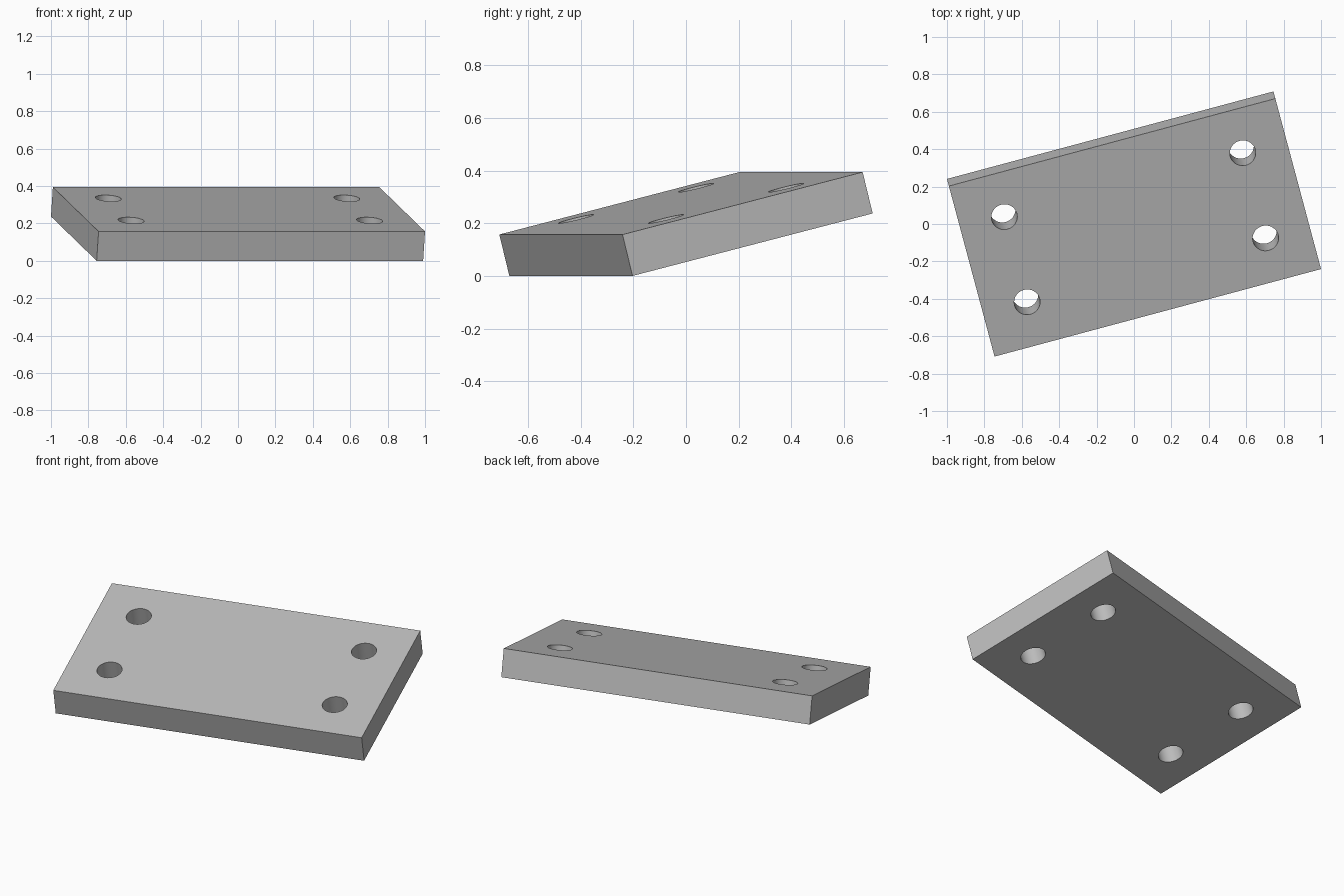
import bpy
from math import radians, sin, cos
from mathutils import Matrix

if "Cube" in bpy.data.objects:
    bpy.data.objects.remove(bpy.data.objects["Cube"], do_unlink=True)

LENGTH, WIDTH, THICK = 1.807, 0.973, 0.162
TILT, TURN = radians(14.1), radians(15)
HOLE_RADIUS, HOLE_X, HOLE_Y = 0.0695, 0.66, 0.243

# Flat grey material
grey = bpy.data.materials.new("plain grey")
grey.use_nodes = True
colour = (0.5, 0.5, 0.5, 1)
grey.diffuse_color = colour
grey.node_tree.nodes["Principled BSDF"].inputs["Base Color"].default_value = colour

# Rectangular plate
bpy.ops.mesh.primitive_cube_add(size=1)
plate = bpy.context.object
plate.name = "mounting_plate"
plate.data.transform(Matrix.Diagonal((LENGTH, WIDTH, THICK, 1)))
plate.data.materials.append(grey)

# Four round bolt holes drilled square to the plate
for sx in (-1, 1):
    for sy in (-1, 1):
        bpy.ops.mesh.primitive_cylinder_add(
            vertices=64, radius=HOLE_RADIUS, depth=THICK * 2,
            location=(sx * HOLE_X, sy * HOLE_Y, 0))
        drill = bpy.context.object
        drill.name = "hole_cutter"
        drill.hide_render = True
        drill.data.materials.append(grey)
        cut = plate.modifiers.new("bolt_hole", 'BOOLEAN')
        cut.operation = 'DIFFERENCE'
        cut.solver = 'EXACT'
        cut.object = drill
        bpy.ops.object.select_all(action='DESELECT')
        plate.select_set(True)
        bpy.context.view_layer.objects.active = plate
        bpy.ops.object.modifier_apply(modifier=cut.name)
        bpy.data.objects.remove(drill, do_unlink=True)

# Smooth hole walls with crisp rims
bpy.ops.object.shade_smooth_by_angle(angle=radians(30))

# Tilt the plate, turn it and rest its lowest edge on the ground
height = WIDTH * sin(TILT) + THICK * cos(TILT)
plate.matrix_world = (Matrix.Translation((0, 0, height / 2))
                      @ Matrix.Rotation(TURN, 4, 'Z')
                      @ Matrix.Rotation(TILT, 4, 'X'))
